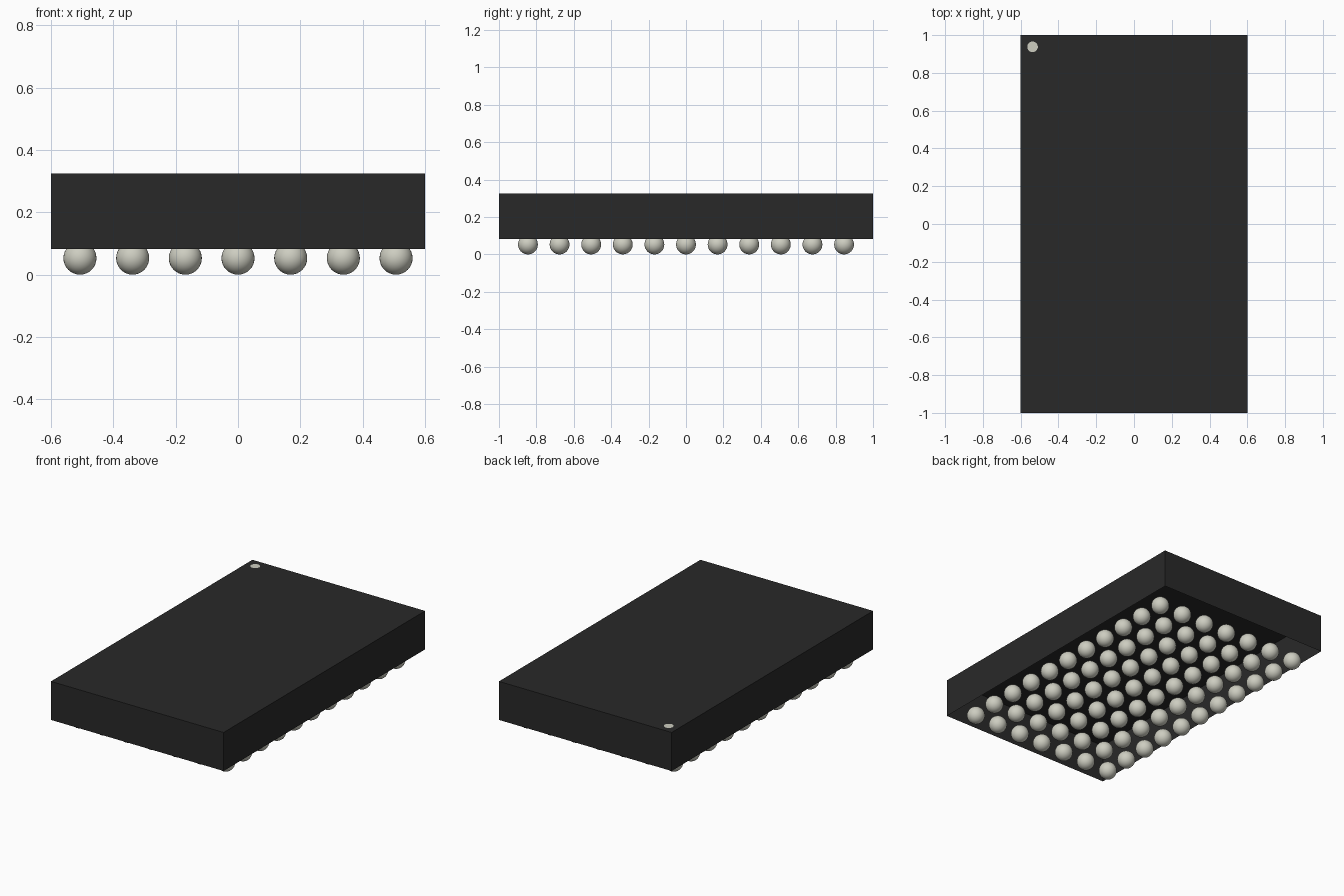
import bpy
import bmesh

cube = bpy.data.objects.get("Cube")
if cube:
    bpy.data.objects.remove(cube, do_unlink=True)


def material(name, color):
    mat = bpy.data.materials.new(name)
    mat.use_nodes = True
    mat.diffuse_color = color
    bsdf = next(n for n in mat.node_tree.nodes if n.type == "BSDF_PRINCIPLED")
    bsdf.inputs["Base Color"].default_value = color
    return mat


def finish(name, mat):
    obj = bpy.context.object
    obj.name = name
    obj.data.name = name
    obj.data.materials.append(mat)
    return obj


charcoal = material("charcoal plastic", (0.022, 0.022, 0.022, 1))
solder = material("pale solder", (0.61, 0.61, 0.53, 1))

BOTTOM, TOP = 0.083, 0.325
RADIUS, PITCH = 0.053, 0.169
COLUMNS, ROWS = 7, 11

# Flat rectangular package, a hollow shell open underneath
bpy.ops.mesh.primitive_cube_add(size=1, location=(0, 0, (BOTTOM + TOP) / 2))
body = finish("package_body", charcoal)
body.scale = (1.2, 2, TOP - BOTTOM)
bpy.ops.object.transform_apply(location=False, rotation=False, scale=True)
bm = bmesh.new()
bm.from_mesh(body.data)
underside = [f for f in bm.faces if f.normal.z < -0.5]
bmesh.ops.delete(bm, geom=underside, context="FACES_ONLY")
bm.to_mesh(body.data)
bm.free()

# Orientation dot printed on the back right corner of the top
bpy.ops.mesh.primitive_circle_add(vertices=32, radius=0.028, fill_type="NGON",
                                  location=(-0.537, 0.938, TOP + 0.001))
finish("orientation_dot", solder)

# Grid of solder balls on the underside
bpy.ops.mesh.primitive_uv_sphere_add(
    segments=32, ring_count=16, radius=RADIUS,
    location=(-PITCH * (COLUMNS - 1) / 2, -PITCH * (ROWS - 1) / 2, RADIUS))
balls = finish("solder_balls", solder)
bpy.ops.object.shade_smooth()
for axis, count in enumerate((COLUMNS, ROWS)):
    array = balls.modifiers.new("grid_" + "xy"[axis], "ARRAY")
    array.count = count
    array.use_relative_offset = False
    array.use_constant_offset = True
    offset = [0, 0, 0]
    offset[axis] = PITCH
    array.constant_offset_displace = offset
